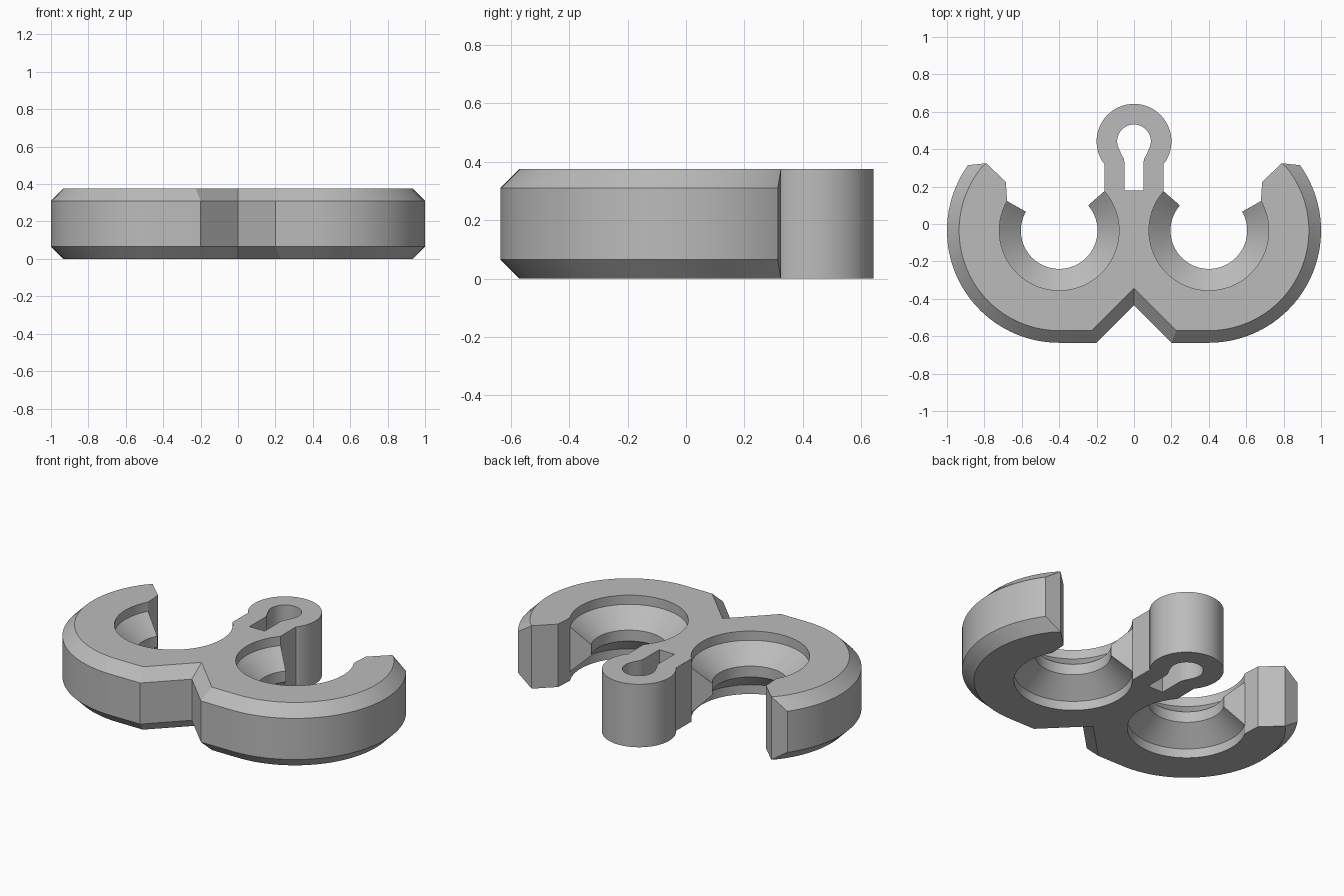
import bpy, bmesh
from math import cos, sin, radians

if "Cube" in bpy.data.objects:
    bpy.data.objects.remove(bpy.data.objects["Cube"], do_unlink=True)

H, CHAMFER = 0.375, 0.065        # thickness and edge bevel
CX, CY = 0.4, -0.035             # centre of each ring (mirrored in x)
R_OUT, R_RIM, R_NECK = 0.6, 0.32, 0.205
LOOP_Y, R_LOOP, R_EYE = 0.442, 0.2, 0.09

grey = bpy.data.materials.new("light grey")
grey.use_nodes = True
colour = (0.5, 0.5, 0.5, 1)
grey.diffuse_color = colour
grey.node_tree.nodes["Principled BSDF"].inputs["Base Color"].default_value = colour


def polar(x, y, r, degrees):
    a = radians(degrees)
    return (x + r * cos(a), y + r * sin(a))


def arc(x, y, r, start, end, steps):
    return [polar(x, y, r, start + (end - start) * i / steps) for i in range(steps + 1)]


def mirrored(half):
    """Close a right-half outline with its reflection, sharing points on x = 0."""
    return half + [(-x, y) for x, y in reversed(half) if abs(x) > 1e-5]


def loft(name, sections):
    """Skin a stack of (z, outline) sections and cap both ends."""
    bm = bmesh.new()
    rings = [[bm.verts.new((x, y, z)) for x, y in pts] for z, pts in sections]
    n = len(rings[0])
    for low, high in zip(rings, rings[1:]):
        for i in range(n):
            j = (i + 1) % n
            bm.faces.new((low[i], low[j], high[j], high[i]))
    bm.faces.new(rings[0])
    bm.faces.new(rings[-1])
    bmesh.ops.remove_doubles(bm, verts=bm.verts, dist=1e-5)
    bmesh.ops.recalc_face_normals(bm, faces=bm.faces)
    mesh = bpy.data.meshes.new(name)
    bm.to_mesh(mesh)
    bm.free()
    mesh.materials.append(grey)
    ob = bpy.data.objects.new(name, mesh)
    bpy.context.collection.objects.link(ob)
    return ob


def outline(inset):
    """Clip outline; only the outer ring and front notch move with the inset."""
    tip = (0.79, 0.325)
    half = [(0, -0.435 + inset * 2 ** 0.5), (0.2 + inset * 0.414, -0.635 + inset)]
    outer = arc(CX, CY, R_OUT - inset, -90, 42.7 if inset else 35.6, 40)
    if inset:
        outer[-1] = tip          # bevel runs out at the tip corner
    half += outer + [tip, (0.685, 0.225)]
    # Ring opening: radial walls meeting at the hole centre
    half += [polar(CX, CY, R_RIM, 29.5), (CX, CY), polar(CX, CY, R_RIM, 139)]
    # Stem and round loop
    half += [(0.157, 0.322)] + arc(0, LOOP_Y, R_LOOP, -35, 90, 30)
    return mirrored(half)


body = loft("cable_clip_body", [
    (0, outline(CHAMFER)), (CHAMFER, outline(0)),
    (H - CHAMFER, outline(0)), (H, outline(CHAMFER))])

# Double-countersunk holes, with a straight rim, cone and neck on each side
profile = [(-0.05, R_RIM), (0.055, R_RIM), (0.155, R_NECK)]
profile += [(H - z, r) for z, r in reversed(profile)]
cutters = []
for side, name in ((1, "left_hole_cutter"), (-1, "right_hole_cutter")):
    cutters.append(loft(name, [
        (z, arc(side * CX, CY, r, 0, 355, 71)) for z, r in profile]))

# Keyhole slot through the loop
slot = [(0, 0.18), (0.05, 0.18), (0.05, 0.325), (0.055, 0.35), (0.067, 0.372)]
slot += arc(0, LOOP_Y, R_EYE, -22, 90, 20)
cutters.append(loft("keyhole_cutter", [(z, mirrored(slot)) for z in (-0.05, H + 0.05)]))

bpy.context.view_layer.objects.active = body
for cutter in cutters:
    cutter.hide_render = True
    mod = body.modifiers.new(cutter.name, "BOOLEAN")
    mod.operation, mod.solver, mod.object = "DIFFERENCE", "EXACT", cutter
    bpy.ops.object.modifier_apply(modifier=mod.name)
for cutter in cutters:
    bpy.data.objects.remove(cutter, do_unlink=True)

bpy.ops.object.select_all(action="DESELECT")
body.select_set(True)
bpy.ops.object.shade_smooth_by_angle(angle=radians(20))
